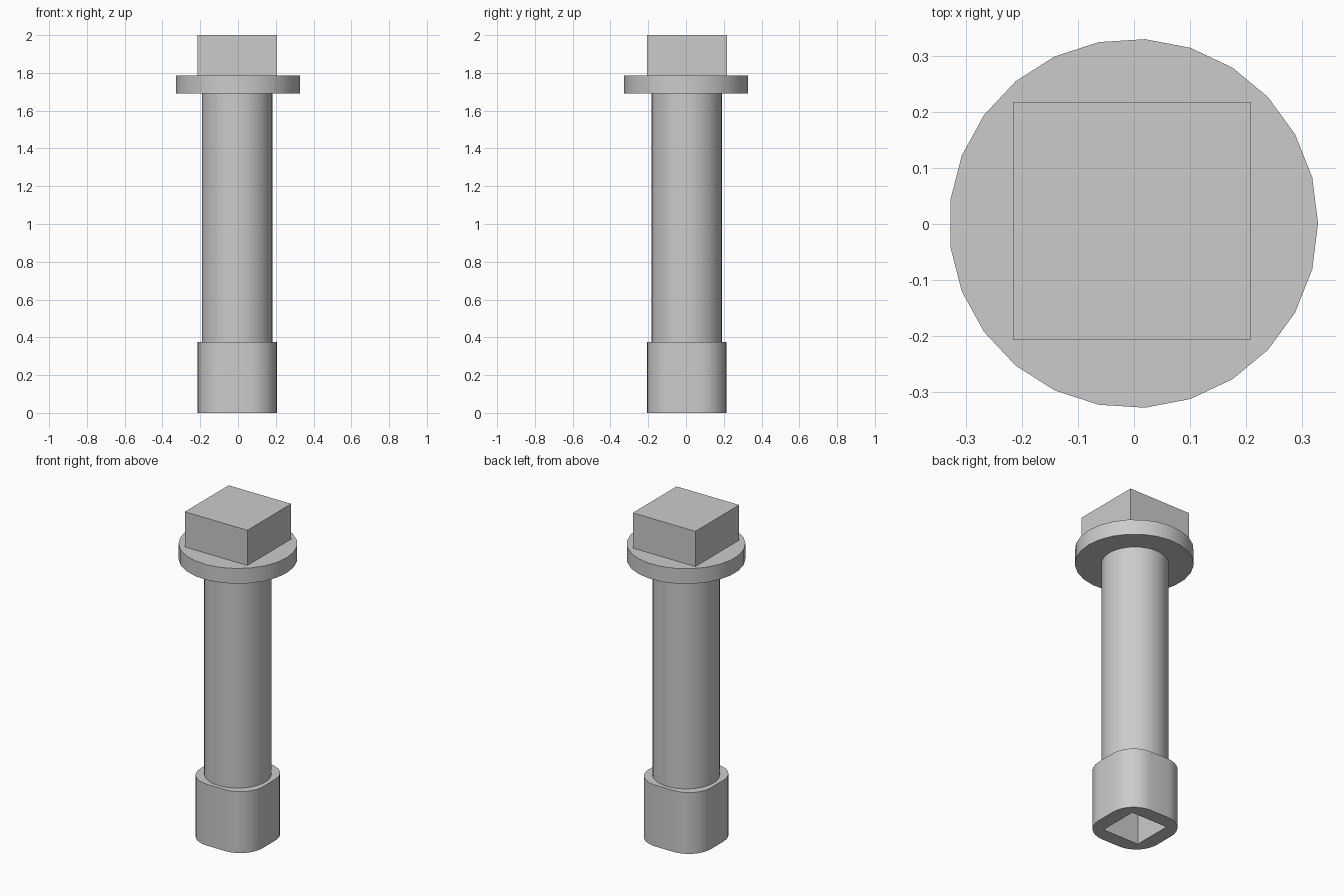
import bpy, bmesh
from math import radians

cube = bpy.data.objects.get("Cube")
if cube:
    bpy.data.objects.remove(cube, do_unlink=True)

# Single flat metal colour
steel = bpy.data.materials.new("grey_steel")
steel.use_nodes = True
GREY = (0.6, 0.6, 0.6, 1)
steel.diffuse_color = GREY
steel.node_tree.nodes["Principled BSDF"].inputs["Base Color"].default_value = GREY


def finish(name, bm, smooth=True):
    mesh = bpy.data.meshes.new(name)
    bm.to_mesh(mesh)
    bm.free()
    mesh.materials.append(steel)
    if smooth:
        mesh.shade_smooth()
        mesh.set_sharp_from_angle(angle=radians(30))
    obj = bpy.data.objects.new(name, mesh)
    bpy.context.collection.objects.link(obj)
    return obj


def disc(name, radius, z0, z1, sides, x, y):
    bm = bmesh.new()
    bmesh.ops.create_cone(bm, cap_ends=True, segments=sides, radius1=radius,
                          radius2=radius, depth=z1 - z0)
    # Put one corner on +x
    turn = min(bm.verts, key=lambda v: abs(v.co.y) - v.co.x).co.xy.angle_signed((1, 0))
    for v in bm.verts:
        v.co.xy = v.co.xy @ rotation(-turn)
    bmesh.ops.translate(bm, vec=(x, y, (z0 + z1) / 2), verts=bm.verts)
    return finish(name, bm)


def rotation(angle):
    from mathutils import Matrix
    return Matrix.Rotation(-angle, 2)


def block(name, side, z0, z1, x, y, corner=0):
    bm = bmesh.new()
    bmesh.ops.create_cube(bm, size=1)
    bmesh.ops.scale(bm, vec=(side, side, z1 - z0), verts=bm.verts)
    bmesh.ops.translate(bm, vec=(x, y, (z0 + z1) / 2), verts=bm.verts)
    if corner:
        upright = [e for e in bm.edges
                   if abs(e.verts[0].co.z - e.verts[1].co.z) > 0.01]
        bmesh.ops.bevel(bm, geom=upright, offset=corner, segments=8,
                        profile=0.5, affect='EDGES')
    return finish(name, bm, corner > 0)


CX, CY = -0.004, 0.004

# Square drive head, collar and shaft
block("square_head", 0.423, 1.785, 2.0, CX, 0.006)
disc("collar", 0.329, 1.692, 1.785, 25, -0.001, 0.001)
disc("shaft", 0.186, 0.375, 1.692, 50, CX, CY)

# Rounded socket end with a square hole underneath
socket = block("socket_end", 0.42, 0.0, 0.375, CX, CY, 0.149)
cutter = block("socket_hole_cutter", 0.247, -0.1, 0.25, CX, CY)
cutter.hide_render = True
cut = socket.modifiers.new("square_hole", 'BOOLEAN')
cut.operation = 'DIFFERENCE'
cut.solver = 'EXACT'
cut.object = cutter
bpy.context.view_layer.update()

# Bake the cut and drop the helper
cut_mesh = bpy.data.meshes.new_from_object(
    socket.evaluated_get(bpy.context.evaluated_depsgraph_get()))
socket.modifiers.clear()
socket.data = cut_mesh
cut_mesh.shade_smooth()
cut_mesh.set_sharp_from_angle(angle=radians(30))
bpy.data.objects.remove(cutter, do_unlink=True)
